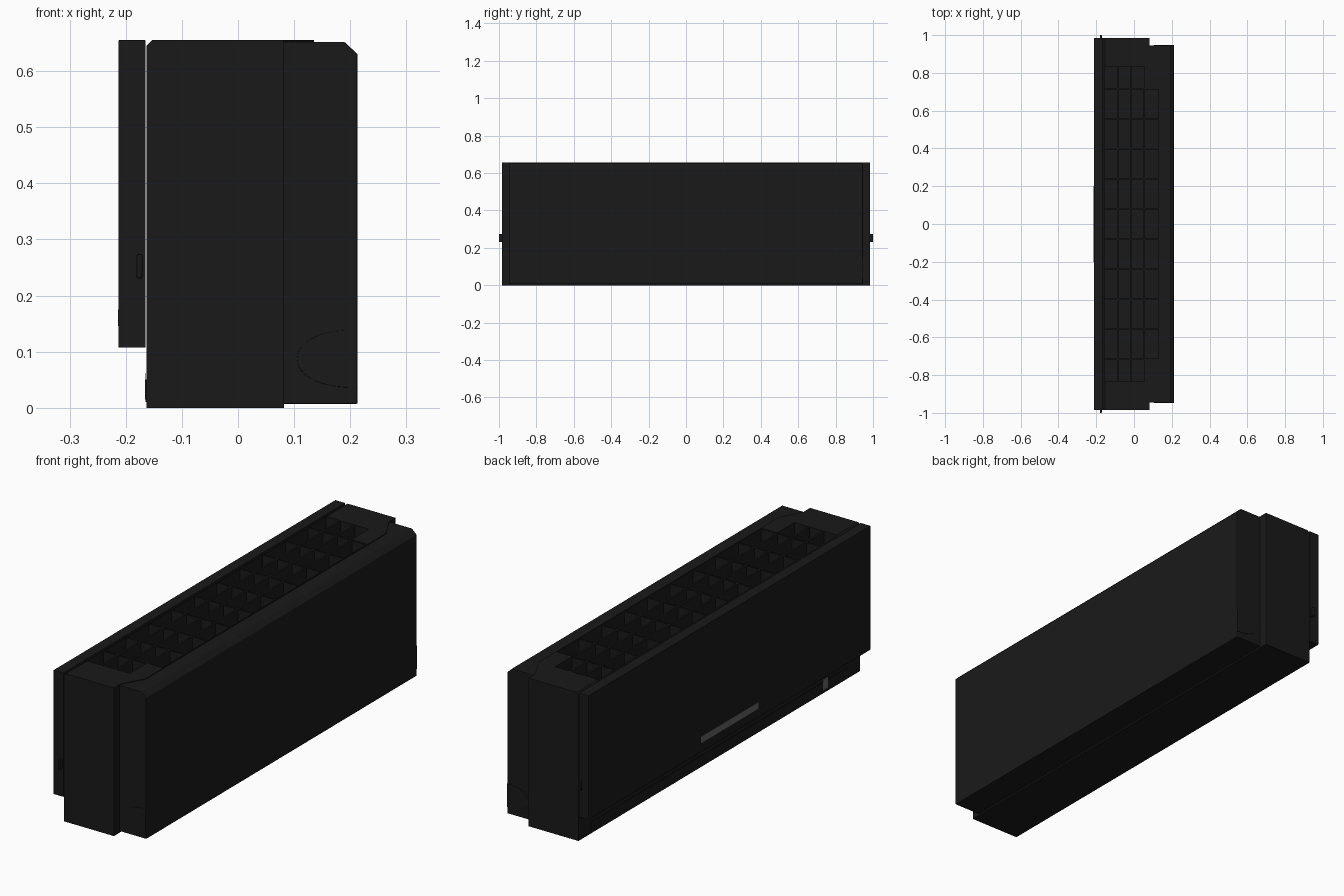
import bpy, bmesh, math
from mathutils import Vector

if "Cube" in bpy.data.objects:
    bpy.data.objects.remove(bpy.data.objects["Cube"])


def material(name, v):
    m = bpy.data.materials.new(name)
    m.diffuse_color = (v, v, v, 1)
    m.use_nodes = True
    m.node_tree.nodes["Principled BSDF"].inputs["Base Color"].default_value = m.diffuse_color
    return m


BLACK = material("black_plastic", 0.01)
GREY = material("grey_sticker", 0.13)


def prism(name, pts, axis, lo, hi, mat=BLACK, bevel=0.0):
    """Extrude a 2D outline: axis 'z' takes (x, y) points, axis 'y' takes (x, z) points."""
    bm = bmesh.new()
    put = (lambda p, h: (p[0], p[1], h)) if axis == 'z' else (lambda p, h: (p[0], h, p[1]))
    face = bm.faces.new([bm.verts.new(put(p, lo)) for p in pts])
    ext = bmesh.ops.extrude_face_region(bm, geom=[face])
    verts = [g for g in ext['geom'] if isinstance(g, bmesh.types.BMVert)]
    shift = Vector((0, 0, hi - lo)) if axis == 'z' else Vector((0, hi - lo, 0))
    bmesh.ops.translate(bm, verts=verts, vec=shift)
    bmesh.ops.recalc_face_normals(bm, faces=bm.faces)
    me = bpy.data.meshes.new(name)
    bm.to_mesh(me)
    bm.free()
    ob = bpy.data.objects.new(name, me)
    bpy.context.collection.objects.link(ob)
    me.materials.append(mat)
    if bevel:
        mod = ob.modifiers.new("bevel", 'BEVEL')
        mod.width, mod.segments = bevel, 2
    return ob


def box(name, x, y, z, mat=BLACK, bevel=0.0):
    return prism(name, [(x[0], y[0]), (x[1], y[0]), (x[1], y[1]), (x[0], y[1])],
                 'z', z[0], z[1], mat, bevel)


def mirrored(half):
    """Complete an outline given on the +y side."""
    return half + [(x, -y) for x, y in reversed(half)]


def cut(ob, cutter):
    mod = ob.modifiers.new("pocket", 'BOOLEAN')
    mod.object, mod.operation, mod.solver = cutter, 'DIFFERENCE', 'EXACT'


L, LF, TOP = 0.984, 0.945, 0.655
DEPTH = 0.12

# Main body with chamfered rear top edge
body = prism("main_body", [(-0.163, 0), (0.082, 0), (0.082, TOP), (-0.153, TOP), (-0.163, TOP - 0.01)],
             'y', -L, L)

# Front cover with chamfered top front edge
cover = prism("front_cover", [(0.08, 0.007), (0.213, 0.007), (0.213, 0.63), (0.19, 0.652), (0.08, 0.652)],
              'y', -LF, LF, bevel=0.002)

# Tongue of the top plate that reaches over the front cover
tongue = prism("top_plate_tongue", mirrored([(0.078, 0.945), (0.135, 0.84)]), 'z', 0.64, TOP)

# Air intake pocket
pocket = prism("pocket_cutter", mirrored([(-0.155, 0.835), (0.055, 0.835), (0.055, 0.715), (0.13, 0.715)]),
               'z', TOP - DEPTH, TOP + 0.05)
pocket.hide_render = True
pocket.hide_viewport = True
pocket.display_type = 'WIRE'
for ob in (body, cover, tongue):
    cut(ob, pocket)

# Grille ribs running lengthwise and across
T = 0.004
for x, end in ((-0.087, 0.836), (-0.016, 0.836), (0.055, 0.716)):
    box("grille_long_rib", (x - T, x + T), (-end, end), (TOP - DEPTH, TOP - 0.002))
for i in range(10):
    y = -0.715 + i * 1.43 / 9
    box("grille_cross_rib", (-0.156, 0.131), (y - T, y + T), (TOP - DEPTH, TOP - 0.003))

# Rear mounting panel, separated by a hairline gap
box("rear_panel", (-0.213, -0.165), (-L, L), (0.107, TOP), bevel=0.001)

# Strip low on the rear of the body, with grey stickers
box("rear_lower_strip", (-0.165, -0.162), (-0.9, 0.9), (0.01, 0.05))
box("rear_sticker", (-0.2140, -0.2125), (-0.2, 0.2), (0.146, 0.175), GREY)
box("small_sticker", (-0.1655, -0.1645), (-0.757, -0.72), (0.015, 0.062), GREY)

# Parts on both ends
arc = [(0.205 - 0.1 * abs(math.cos(a)) ** 0.9, 0.0875 + 0.0515 * math.sin(a))
       for a in [math.pi / 2 - math.pi * i / 24 for i in range(25)]]
outline = [(0.212, 0.139)] + arc + [(0.212, 0.036)]
for s in (-1, 1):
    # rounded cap at the lower front corner
    prism("end_cap", outline, 'y', *sorted((s * (LF - 0.01), s * (LF + 0.002))), bevel=0.001)
    # release tab
    box("release_tab", (-0.181, -0.170), sorted((s * 0.97, s * 1.0)), (0.23, 0.274), bevel=0.004)
